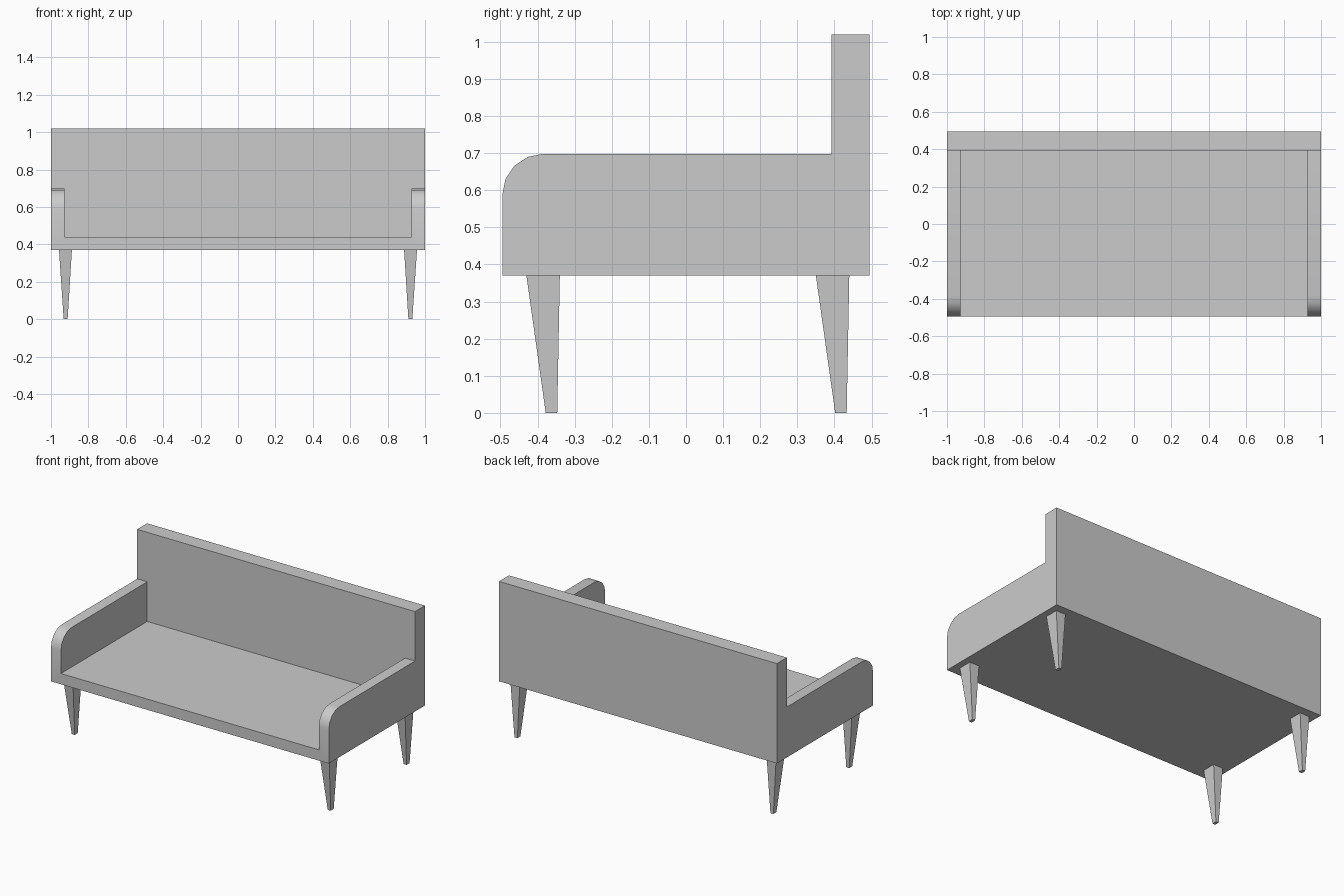
import bpy, bmesh, math
from mathutils import Vector

if "Cube" in bpy.data.objects:
    bpy.data.objects.remove(bpy.data.objects["Cube"])


def make_object(name, bm):
    bmesh.ops.recalc_face_normals(bm, faces=bm.faces)
    mesh = bpy.data.meshes.new(name)
    bm.to_mesh(mesh)
    bm.free()
    obj = bpy.data.objects.new(name, mesh)
    bpy.context.collection.objects.link(obj)
    return obj


def extrude_profile(name, profile, half_width):
    """Extrude a (y, z) side profile symmetrically along x."""
    bm = bmesh.new()
    face = bm.faces.new([bm.verts.new((-half_width, y, z)) for y, z in profile])
    ext = bmesh.ops.extrude_face_region(bm, geom=[face])
    moved = [v for v in ext["geom"] if isinstance(v, bmesh.types.BMVert)]
    bmesh.ops.translate(bm, verts=moved, vec=Vector((2 * half_width, 0, 0)))
    return make_object(name, bm)


def tapered_leg(name, bottom, top, height):
    """Leg from rectangles (x0, x1, y0, y1) at the floor and at the frame."""
    bm = bmesh.new()
    rings = []
    for (x0, x1, y0, y1), z in ((bottom, 0), (top, height)):
        rings.append([bm.verts.new((x, y, z)) for x, y in
                      ((x0, y0), (x1, y0), (x1, y1), (x0, y1))])
    low, high = rings
    bm.faces.new(low[::-1])
    bm.faces.new(high)
    for i in range(4):
        j = (i + 1) % 4
        bm.faces.new((low[i], low[j], high[j], high[i]))
    return make_object(name, bm)


FRONT, REAR, BACK_FACE = -0.495, 0.494, 0.392
BASE, SEAT, ARM, TOP = 0.37, 0.44, 0.698, 1.02
RADIUS = 0.11

# Sofa body: side profile with rounded arm front and raised back
arc = [(FRONT + RADIUS - RADIUS * math.cos(a), ARM - RADIUS + RADIUS * math.sin(a))
       for a in (i * math.pi / 8 for i in range(5))]
profile = [(FRONT, BASE)] + arc + [(BACK_FACE, ARM), (BACK_FACE, TOP), (REAR, TOP), (REAR, BASE)]
body = extrude_profile("sofa_body", profile, 1.0)

# Hollow out the seat between the arms
hollow = extrude_profile("seat_cutter", [(-0.7, SEAT), (-0.7, 0.85), (BACK_FACE, 0.85), (BACK_FACE, SEAT)], 0.928)
hollow.hide_render = True
mod = body.modifiers.new("seat_hollow", "BOOLEAN")
mod.operation = "DIFFERENCE"
mod.solver = "EXACT"
mod.object = hollow
bpy.context.view_layer.objects.active = body
bpy.ops.object.modifier_apply(modifier=mod.name)
bpy.data.objects.remove(hollow)

# Smooth arm curve, sharp corners
for p in body.data.polygons:
    p.use_smooth = True
body.data.set_sharp_from_angle(angle=math.radians(30))

# Four tapered legs, leaning backwards
for place, dy in (("front", 0.0), ("rear", 0.78)):
    for side, s in (("left", -1), ("right", 1)):
        bottom = (*sorted((s * 0.911, s * 0.932)), -0.378 + dy, -0.347 + dy)
        top = (*sorted((s * 0.888, s * 0.957)), -0.43 + dy, -0.34 + dy)
        tapered_leg(f"{place}_{side}_leg", bottom, top, BASE)
